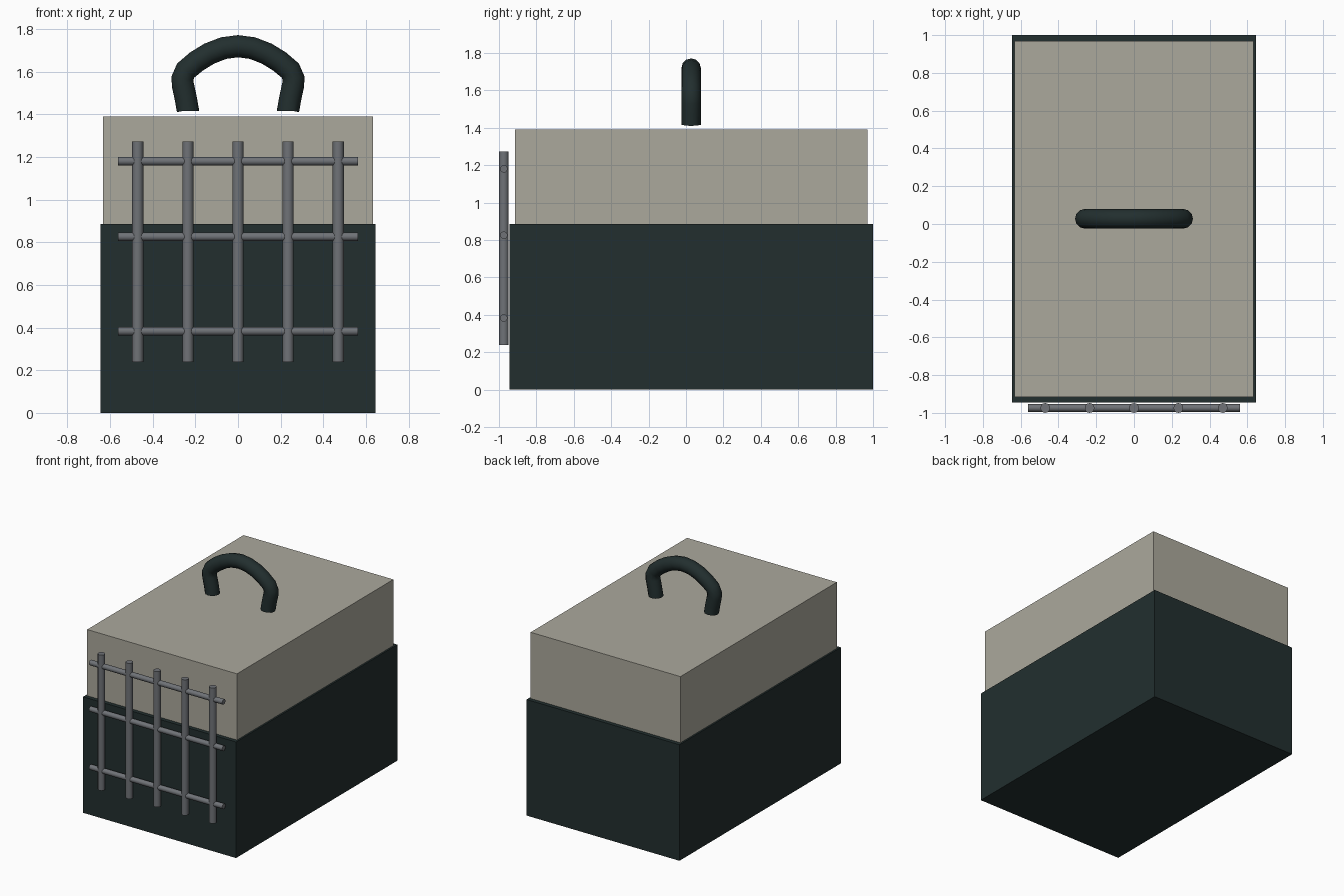
import bpy, bmesh, math
from mathutils import Vector

if "Cube" in bpy.data.objects:
    bpy.data.objects.remove(bpy.data.objects["Cube"])


def material(name, rgb):
    m = bpy.data.materials.new(name)
    m.diffuse_color = (*rgb, 1)
    m.use_nodes = True
    m.node_tree.nodes["Principled BSDF"].inputs["Base Color"].default_value = m.diffuse_color
    return m


DARK = material("dark green plastic", (0.016, 0.028, 0.028))
BEIGE = material("warm beige plastic", (0.41, 0.395, 0.335))
METAL = material("grey metal", (0.16, 0.17, 0.185))
CY = 0.0275  # centre of the body along y


def make(name, bm, mat, smooth=False):
    bmesh.ops.recalc_face_normals(bm, faces=bm.faces[:])
    me = bpy.data.meshes.new(name)
    bm.to_mesh(me)
    bm.free()
    me.materials.append(mat)
    ob = bpy.data.objects.new(name, me)
    bpy.context.collection.objects.link(ob)
    if smooth:
        bpy.ops.object.select_all(action='DESELECT')
        ob.select_set(True)
        bpy.context.view_layer.objects.active = ob
        bpy.ops.object.shade_smooth_by_angle(angle=math.radians(45))
    return ob


def box(name, half_x, half_y, z0, z1, mat):
    bm = bmesh.new()
    bmesh.ops.create_cube(bm, size=1)
    for v in bm.verts:
        v.co = (v.co.x * 2 * half_x, CY + v.co.y * 2 * half_y,
                z0 + (v.co.z + 0.5) * (z1 - z0))
    return make(name, bm, mat)


def tube(name, path, radius, mat, sides=12):
    """Round tube along a path lying in an x-z plane."""
    bm = bmesh.new()
    pts = [Vector(p) for p in path]
    rings = []
    for i, p in enumerate(pts):
        t = (pts[min(i + 1, len(pts) - 1)] - pts[max(i - 1, 0)]).normalized()
        y = Vector((0, 1, 0))
        n = t.cross(y)
        rings.append([bm.verts.new(p + radius * (math.cos(a) * n + math.sin(a) * y))
                      for a in (2 * math.pi * k / sides for k in range(sides))])
    for a, b in zip(rings, rings[1:]):
        for k in range(sides):
            j = (k + 1) % sides
            bm.faces.new((a[k], a[j], b[j], b[k]))
    bm.faces.new(rings[0])
    bm.faces.new(rings[-1])
    return make(name, bm, mat, True)


# body: dark base and slightly narrower beige lid
box("carrier_base", 0.645, 0.9725, 0, 0.885, DARK)
box("carrier_lid", 0.632, 0.9425, 0.885, 1.39, BEIGE)

# front door grille
GY = -0.974
for i in range(5):
    x = (i - 2) * 0.235
    tube(f"door_upright_bar_{i + 1}", [(x, GY, 0.238), (x, GY, 1.272)], 0.026, METAL)
for i, z in enumerate((0.383, 0.826, 1.18)):
    tube(f"door_cross_bar_{i + 1}", [(-0.562, GY, z), (0.562, GY, z)], 0.02, METAL)

# carrying handle, hovering just above the lid
half = [(0.235, 1.416), (0.235, 1.419), (0.246, 1.48), (0.258, 1.535), (0.261, 1.567),
        (0.245, 1.605), (0.195, 1.647), (0.135, 1.684), (0.068, 1.71)]
path = [(-x, CY, z) for x, z in half] + [(0, CY, 1.719)] \
    + [(x, CY, z) for x, z in reversed(half)]
tube("carry_handle", path, 0.052, DARK)
